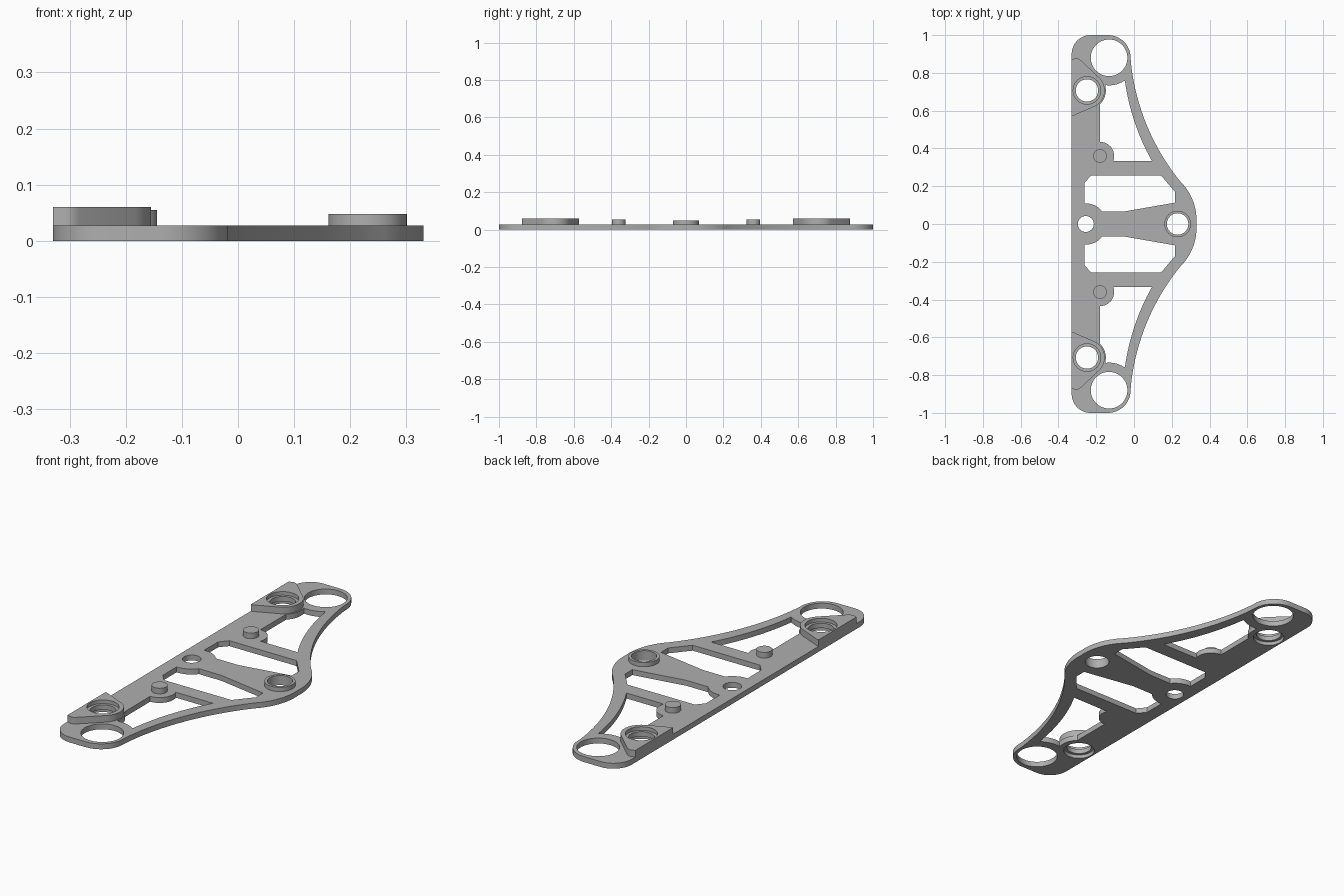
import bpy, bmesh, math
from mathutils import Vector

if "Cube" in bpy.data.objects:
    bpy.data.objects.remove(bpy.data.objects["Cube"])

grey = bpy.data.materials.new("plain grey")
grey.diffuse_color = (0.43, 0.43, 0.43, 1)
grey.use_nodes = True
grey.node_tree.nodes["Principled BSDF"].inputs["Base Color"].default_value = grey.diffuse_color


def arc(cx, cy, r, a0, a1, n=12):
    """Points along a circular arc, angles in degrees."""
    angles = [math.radians(a0 + (a1 - a0) * i / n) for i in range(n + 1)]
    return [(cx + r * math.cos(a), cy + r * math.sin(a)) for a in angles]


def circle(cx, cy, r, n=48):
    return arc(cx, cy, r, 0, 360, n)[:-1]


def arc3(p, q, s, n=16):
    """Circular arc from p through q to s."""
    (ax, ay), (bx, by), (cx, cy) = p, q, s
    d = 2 * (ax * (by - cy) + bx * (cy - ay) + cx * (ay - by))
    a2, b2, c2 = ax * ax + ay * ay, bx * bx + by * by, cx * cx + cy * cy
    ux = (a2 * (by - cy) + b2 * (cy - ay) + c2 * (ay - by)) / d
    uy = (a2 * (cx - bx) + b2 * (ax - cx) + c2 * (bx - ax)) / d
    a0 = math.atan2(ay - uy, ax - ux)
    a1 = math.atan2(cy - uy, cx - ux)
    turn = (a1 - a0 + math.pi) % (2 * math.pi) - math.pi
    return arc(ux, uy, math.hypot(ax - ux, ay - uy),
               math.degrees(a0), math.degrees(a0 + turn), n)


def flip(loop, side):
    return [(x, y * side) for x, y in loop]


def slab(name, loops, z0, z1):
    """Extrude an outline with holes between two heights."""
    curve = bpy.data.curves.new(name, 'CURVE')
    curve.dimensions = '2D'
    curve.fill_mode = 'BOTH'
    curve.extrude = (z1 - z0) / 2
    for loop in loops:
        spline = curve.splines.new('POLY')
        spline.points.add(len(loop) - 1)
        for point, (x, y) in zip(spline.points, loop):
            point.co = (x, y, 0, 1)
        spline.use_cyclic_u = True
    helper = bpy.data.objects.new(name + "_profile", curve)
    bpy.context.collection.objects.link(helper)
    graph = bpy.context.evaluated_depsgraph_get()
    mesh = bpy.data.meshes.new_from_object(helper.evaluated_get(graph))
    bpy.data.objects.remove(helper)
    bm = bmesh.new()
    bm.from_mesh(mesh)
    bmesh.ops.translate(bm, verts=bm.verts, vec=Vector((0, 0, (z0 + z1) / 2)))
    bmesh.ops.remove_doubles(bm, verts=bm.verts, dist=0.00005)
    bmesh.ops.recalc_face_normals(bm, faces=bm.faces)
    bm.to_mesh(mesh)
    bm.free()
    mesh.materials.clear()
    mesh.materials.append(grey)
    obj = bpy.data.objects.new(name, mesh)
    bpy.context.collection.objects.link(obj)
    bpy.ops.object.select_all(action='DESELECT')
    obj.select_set(True)
    bpy.context.view_layer.objects.active = obj
    bpy.ops.object.shade_smooth_by_angle(angle=math.radians(30))
    return obj


PLATE = 0.027
PAD = (-0.249, 0.707)
EYE = (-0.132, 0.88)
POST = (-0.18, 0.36)
NOSE = (0.231, 0.0)

# Outer edge of the upper half, from the left corner round to the nose
half = arc(-0.23, 0.9, 0.1, 180, 90)
half += arc(-0.138, 0.88, 0.12, 90, 0)
half += arc3((-0.016, 0.85), (0.055, 0.555), (0.245, 0.225))
half += arc3((0.262, 0.207), (0.308, 0.133), (0.33, 0.0))[:-1]
outline = half + [(0.33, 0.0)] + flip(half, -1)[::-1]

# Long curved window beside each arm
end_window = arc(*POST, 0.075, 90, -21)
end_window += [(-0.105, 0.333)]
end_window += arc3((0.095, 0.333), (0.0, 0.55), (-0.048, 0.757))
end_window += arc(*EYE, 0.146, -57, -97)
end_window += arc(*PAD, 0.1, 12, -46)

# Chamfered window on each side of the central web
mid_window = [(-0.228, 0.257), (0.143, 0.257), (0.217, 0.17),
              (0.217, 0.113), (-0.048, 0.067), (-0.165, 0.067)]
mid_window += arc(-0.255, 0, 0.109, 38, 94)
mid_window += [(-0.262, 0.217)]

# Flat base plate with all openings
holes = [circle(-0.255, 0, 0.042), circle(*NOSE, 0.057)]
for side in (1, -1):
    holes += [flip(loop, side) for loop in
              (end_window, mid_window, circle(*EYE, 0.097), circle(*PAD, 0.073))]
slab("base_plate", [outline] + holes, 0, PLATE)

# Raised collar at the nose
slab("nose_collar", [circle(*NOSE, 0.07), circle(*NOSE, 0.057)], PLATE, 0.048)

# Raised pads with a lipped bore, and locating posts, on both ends
pad = [(-0.33, 0.572), (-0.318, 0.574), (-0.302, 0.582)]
pad += arc(*PAD, 0.094, -62, 45, 24)
pad += [(-0.283, 0.868), (-0.295, 0.876), (-0.31, 0.878), (-0.33, 0.87)]
for side, label in ((1, "back"), (-1, "front")):
    slab(label + "_pad", [flip(pad, side), flip(circle(*PAD, 0.073), side)],
         PLATE, 0.06)
    slab(label + "_bore_lip", [flip(circle(*PAD, 0.076), side),
                               flip(circle(*PAD, 0.059), side)], 0.018, 0.042)
    slab(label + "_post", [flip(circle(*POST, 0.036), side)], PLATE, 0.055)
